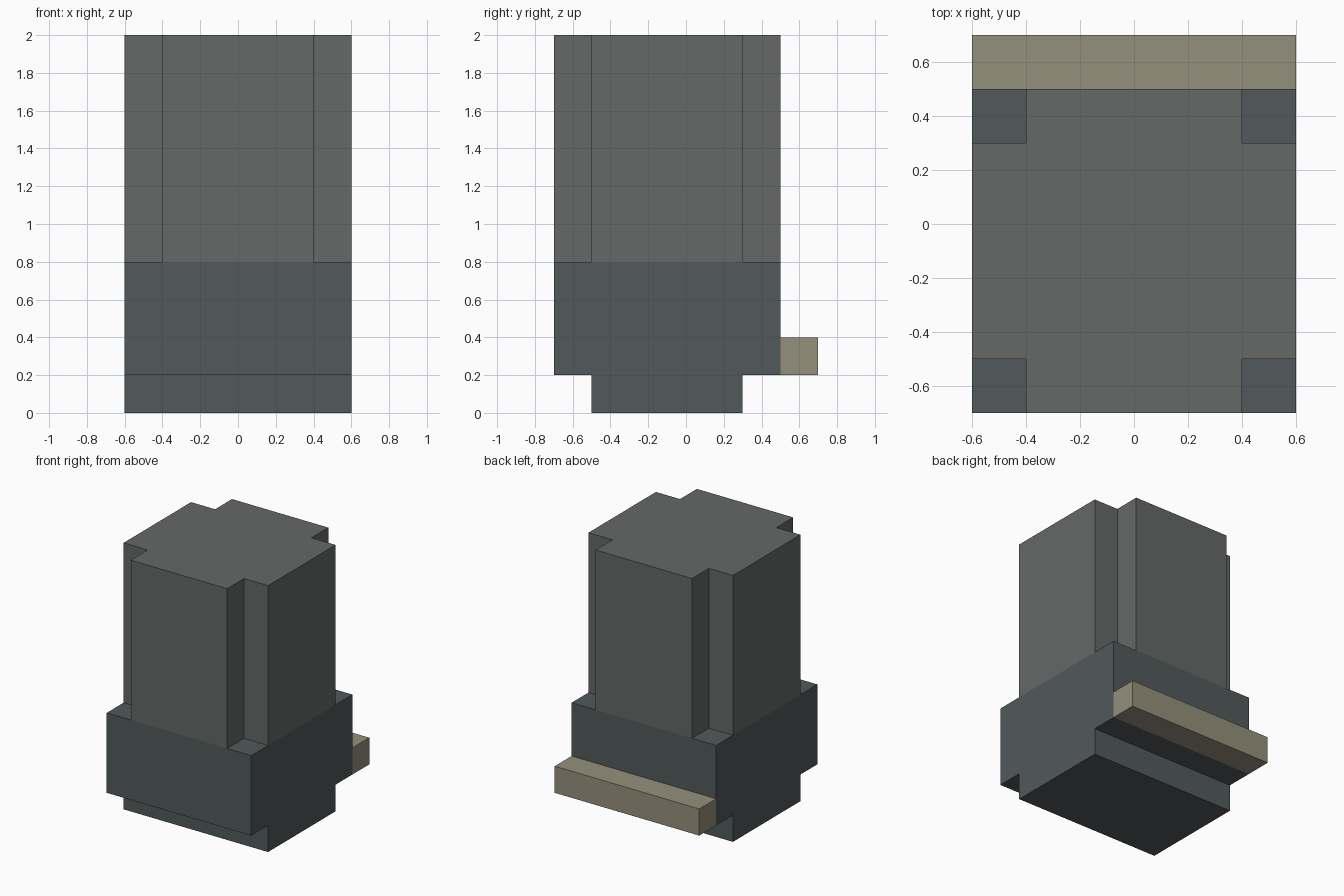
import bpy, bmesh
from mathutils import Vector

if "Cube" in bpy.data.objects:
    bpy.data.objects.remove(bpy.data.objects["Cube"])


def material(name, rgb):
    mat = bpy.data.materials.new(name)
    mat.diffuse_color = (*rgb, 1)
    mat.use_nodes = True
    mat.node_tree.nodes["Principled BSDF"].inputs["Base Color"].default_value = mat.diffuse_color
    return mat


def prism(name, points, offset, mat):
    """Closed profile of 3D points, extruded along offset."""
    bm = bmesh.new()
    face = bm.faces.new([bm.verts.new(p) for p in points])
    top = bmesh.ops.extrude_face_region(bm, geom=[face], use_keep_orig=True)["geom"]
    moved = [g for g in top if isinstance(g, bmesh.types.BMVert)]
    bmesh.ops.translate(bm, verts=moved, vec=Vector(offset))
    bmesh.ops.recalc_face_normals(bm, faces=bm.faces)
    mesh = bpy.data.meshes.new(name)
    bm.to_mesh(mesh)
    bm.free()
    mesh.materials.append(mat)
    obj = bpy.data.objects.new(name, mesh)
    bpy.context.collection.objects.link(obj)
    return obj


grey = material("body_grey", (0.13, 0.14, 0.135))
slate = material("base_slate", (0.085, 0.1, 0.105))
tan = material("bar_tan", (0.3, 0.28, 0.2))

W = 0.6    # half width in x
YC = -0.1  # centre of the body in y

# Upper block: square with notched corners, extruded upwards
corner = [(W, 0.4), (0.4, 0.4), (0.4, W)]
plan = (corner
        + [(-x, y) for x, y in reversed(corner)]
        + [(-x, -y) for x, y in corner]
        + [(x, -y) for x, y in reversed(corner)])
prism("upper_block", [(x, y + YC, 0.8) for x, y in plan], (0, 0, 1.2), grey)

# Stepped base: side profile extruded across the width
side = [(0.4, 0), (0.4, 0.2), (W, 0.2), (W, 0.8)]
side += [(-y, z) for y, z in reversed(side)]
prism("stepped_base", [(-W, y + YC, z) for y, z in side], (2 * W, 0, 0), slate)

# Bar along the back
bar = [(0.5, 0.2), (0.7, 0.2), (0.7, 0.4), (0.5, 0.4)]
prism("back_bar", [(-W, y, z) for y, z in bar], (2 * W, 0, 0), tan)
